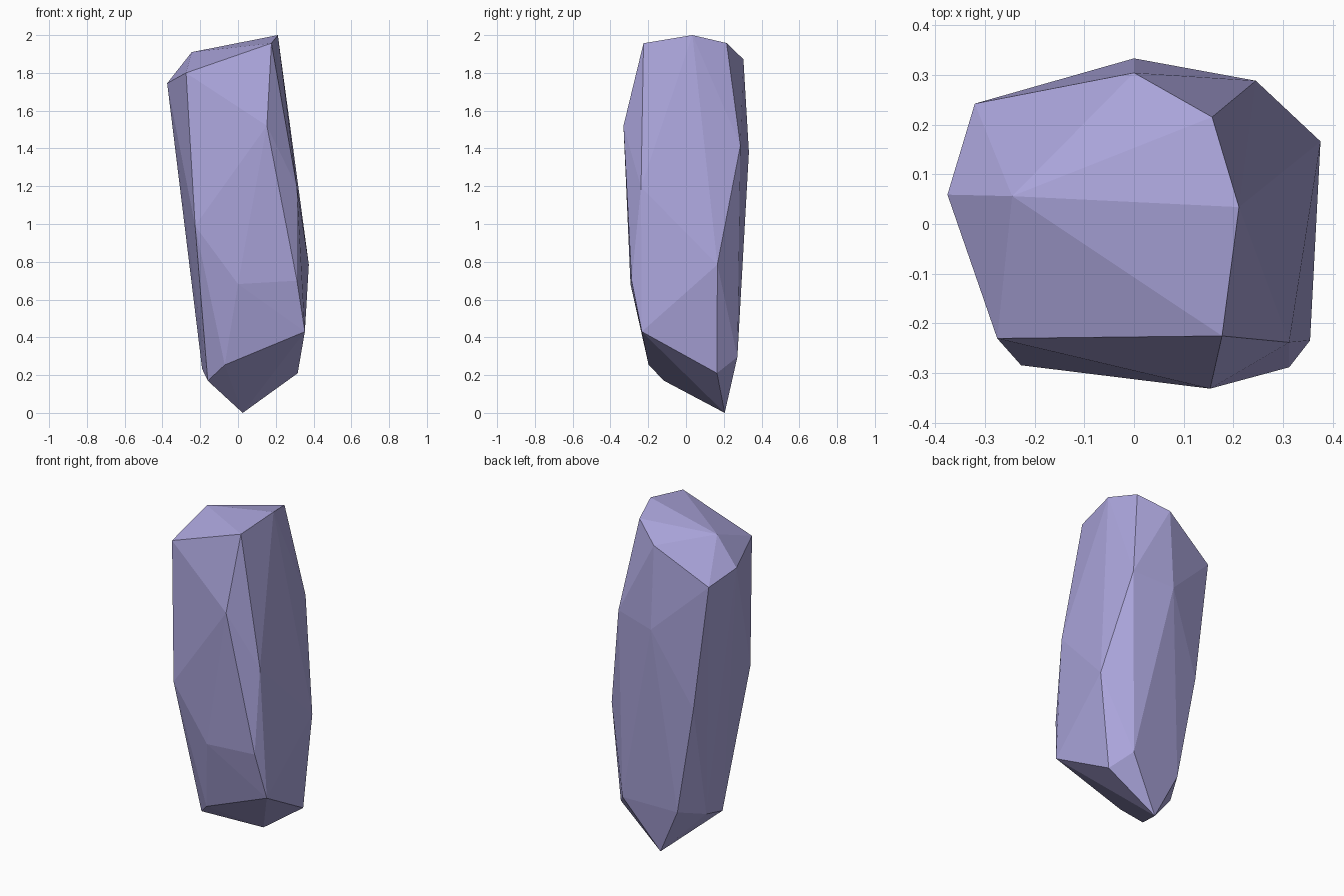
import bpy, bmesh

# Key corners of the crystal, grouped by height; the facets are their convex hull
base = [(.025, .205, 0), (-.16, -.116, .17), (.316, .164, .21), (-.19, .08, .233),
        (-.07, -.198, .254), (-.108, .236, .28), (.229, .272, .296), (.354, -.234, .43)]
middle = [(0, -.294, .682), (.312, -.288, .70), (.375, .166, .785), (-.224, .25, .93),
          (-.227, -.284, .99), (.312, -.238, 1.195)]
upper = [(0, .333, 1.38), (.245, .288, 1.415), (.153, -.331, 1.52), (-.32, .242, 1.683)]
crown = [(-.375, .059, 1.745), (-.275, -.23, 1.80), (0, .304, 1.872), (-.245, .056, 1.91),
         (.177, -.225, 1.957), (.157, .215, 1.958), (.211, .034, 2.0)]

bm = bmesh.new()
for co in base + middle + upper + crown:
    bm.verts.new(co)
bmesh.ops.convex_hull(bm, input=bm.verts[:])
bmesh.ops.recalc_face_normals(bm, faces=bm.faces[:])

# Crystal body, flat shaded
mesh = bpy.data.meshes.new("crystal_shard")
bm.to_mesh(mesh)
bm.free()
shard = bpy.data.objects.new("crystal_shard", mesh)
bpy.context.collection.objects.link(shard)

# Lavender stone
mat = bpy.data.materials.new("lavender_stone")
mat.diffuse_color = (0.40, 0.37, 0.70, 1)
mesh.materials.append(mat)
